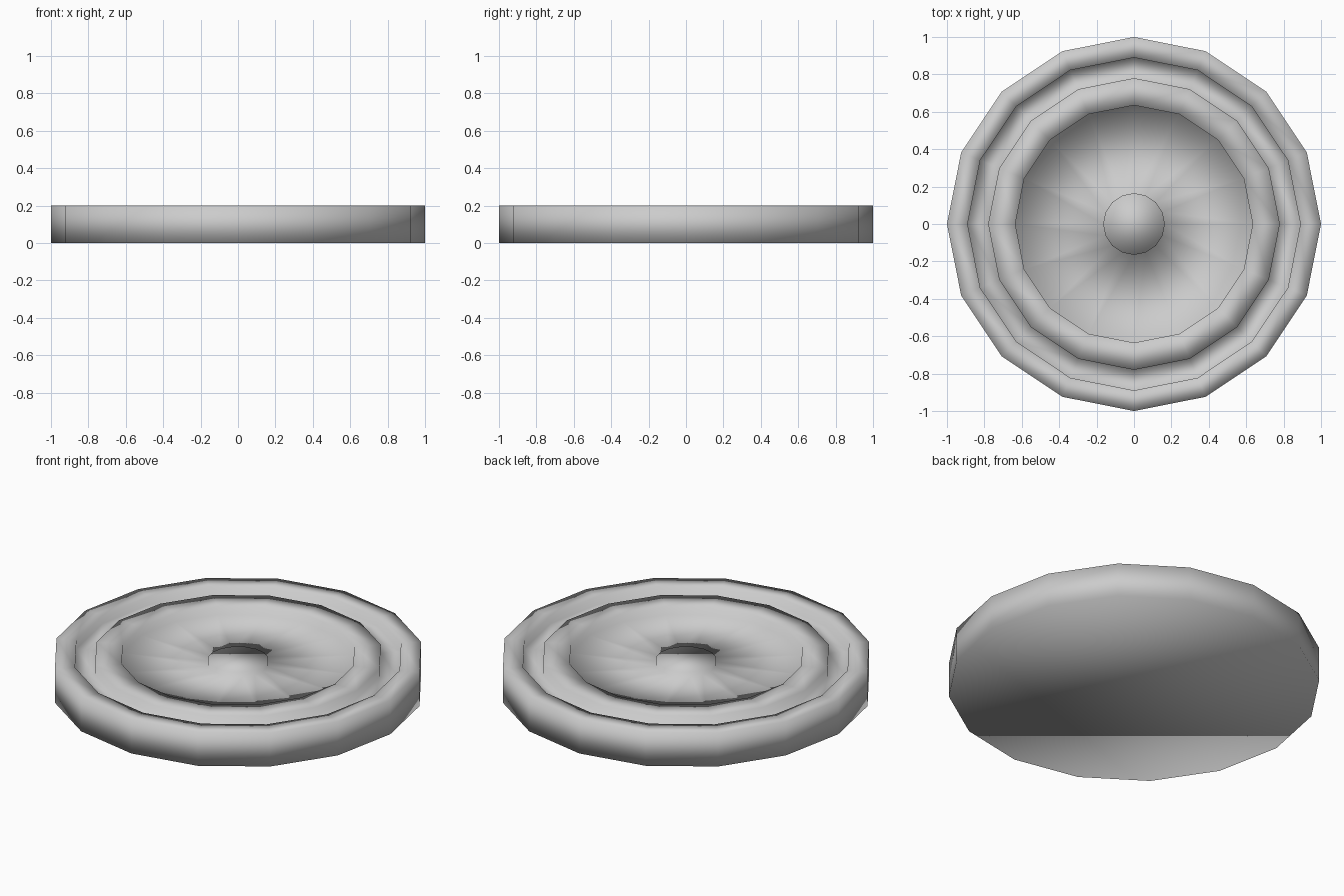
import bpy, bmesh, math

if "Cube" in bpy.data.objects:
    bpy.data.objects.remove(bpy.data.objects["Cube"])

SIDES = 16

# Lathe profile (radius, height): base, rim, groove, raised ring, recessed floor, hub
PROFILE = [
    (1.0, 0.0), (1.0, 0.2),
    (0.89, 0.2), (0.89, 0.15),
    (0.78, 0.15), (0.78, 0.2),
    (0.635, 0.2), (0.635, 0.15),
    (0.165, 0.15), (0.165, 0.177),
]

bm = bmesh.new()

# One ring of vertices per profile point
rings = [[bm.verts.new((r * math.cos(2 * math.pi * i / SIDES),
                        r * math.sin(2 * math.pi * i / SIDES), z))
          for i in range(SIDES)] for r, z in PROFILE]

# Bands between neighbouring rings
for a, b in zip(rings, rings[1:]):
    for i in range(SIDES):
        j = (i + 1) % SIDES
        bm.faces.new((a[i], a[j], b[j], b[i]))

# Underside and hub top
bm.faces.new(rings[0][::-1])
bm.faces.new(rings[-1])

# The whole disc is smooth shaded, with no sharp edges
for f in bm.faces:
    f.smooth = True

mesh = bpy.data.meshes.new("stepped_disc")
bm.to_mesh(mesh)
bm.free()
disc = bpy.data.objects.new("stepped_disc", mesh)
bpy.context.collection.objects.link(disc)
